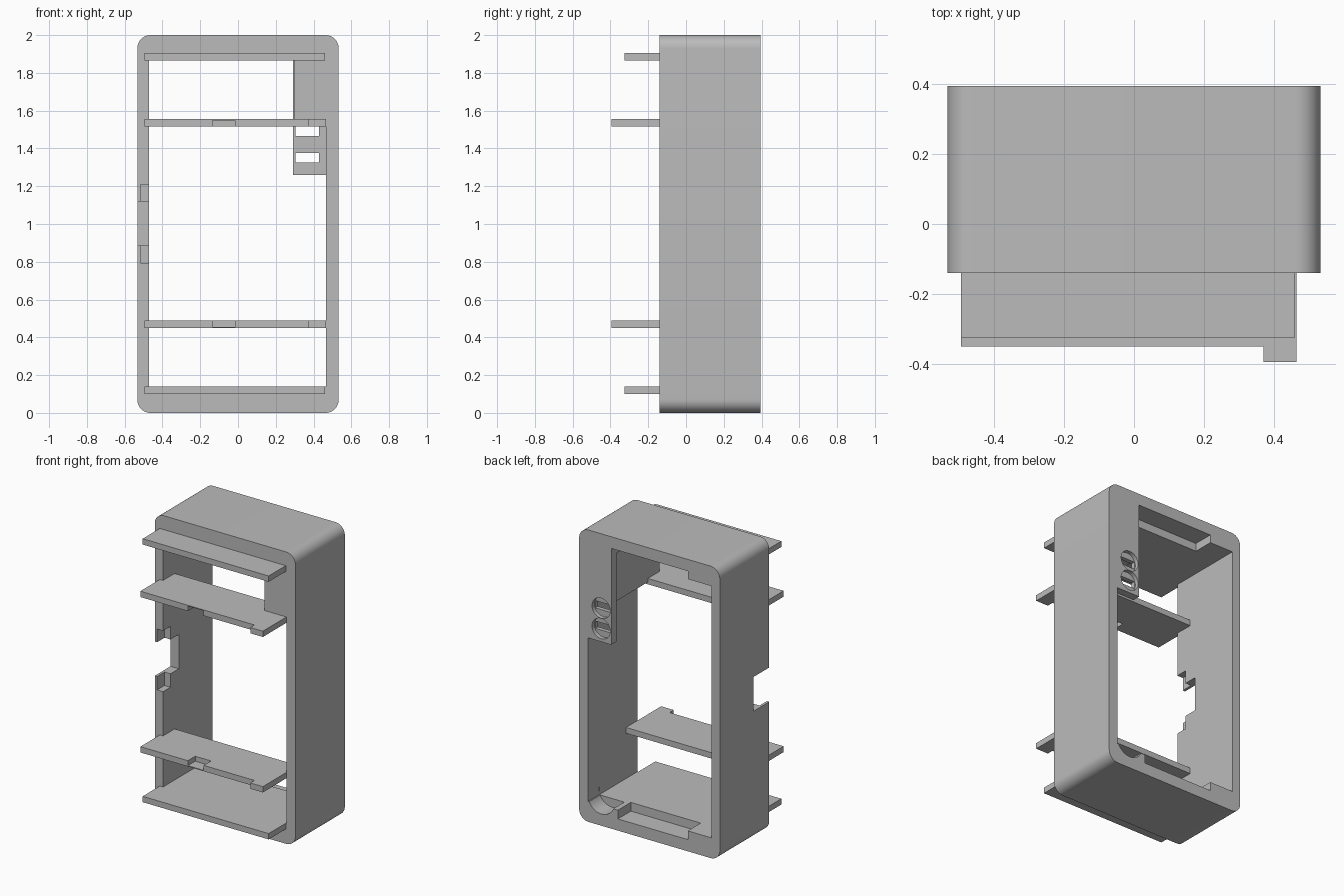
import bpy, bmesh, math

old = bpy.data.objects.get("Cube")
if old:
    bpy.data.objects.remove(old, do_unlink=True)

# One plain grey for the whole housing
grey = bpy.data.materials.new("plain_grey")
grey.use_nodes = True
grey.diffuse_color = (0.5, 0.5, 0.5, 1)
grey.node_tree.nodes["Principled BSDF"].inputs["Base Color"].default_value = (0.5, 0.5, 0.5, 1)


def finish(name, bm):
    mesh = bpy.data.meshes.new(name)
    bm.to_mesh(mesh)
    bm.free()
    mesh.materials.append(grey)
    obj = bpy.data.objects.new(name, mesh)
    bpy.context.collection.objects.link(obj)
    return obj


def box(name, x, y, z):
    """Box from (min, max) ranges."""
    bm = bmesh.new()
    bmesh.ops.create_cube(bm, size=1)
    for v in bm.verts:
        for axis, (low, high) in enumerate((x, y, z)):
            v.co[axis] = high if v.co[axis] > 0 else low
    return finish(name, bm)


def cylinder(name, x, z, radius, y):
    """Cylinder along y."""
    bm = bmesh.new()
    bmesh.ops.create_cone(bm, cap_ends=True, segments=48, radius1=radius,
                          radius2=radius, depth=y[1] - y[0])
    for v in bm.verts:
        a, b, c = v.co
        v.co = (x + a, (y[0] + y[1]) / 2 + c, z - b)
    return finish(name, bm)


def activate(obj):
    bpy.ops.object.select_all(action='DESELECT')
    obj.select_set(True)
    bpy.context.view_layer.objects.active = obj


def cut(obj, *cutters):
    activate(obj)
    for cutter in cutters:
        cutter.hide_render = True
        mod = obj.modifiers.new("cut", 'BOOLEAN')
        mod.operation = 'DIFFERENCE'
        mod.solver = 'EXACT'
        mod.object = cutter
        bpy.ops.object.modifier_apply(modifier=mod.name)
        bpy.data.objects.remove(cutter, do_unlink=True)


def smooth(obj):
    activate(obj)
    bpy.ops.object.shade_smooth_by_angle(angle=math.radians(30))


FRONT, BACK = -0.14, 0.395
LEFT, RIGHT = -0.47, 0.465
FLOOR, CEILING = 0.14, 1.865

# Frame with rounded long edges and an open middle
frame = box("frame", (-0.533, 0.533), (FRONT, BACK), (0, 2))
bm = bmesh.new()
bm.from_mesh(frame.data)
long_edges = [e for e in bm.edges if abs(e.verts[0].co.y - e.verts[1].co.y) > 0.1]
bmesh.ops.bevel(bm, geom=long_edges, offset=0.07, segments=12, profile=0.5, affect='EDGES')
bm.to_mesh(frame.data)
bm.free()
cut(frame, box("opening", (LEFT, RIGHT), (-1, 1), (FLOOR, CEILING)))

# Rear rim pockets, and the rounded groove in the floor
for z in ((0.08, 0.2), (1.8, 1.92)):
    cut(frame, box("rim_pocket", (-0.29, 0.24 if z[0] < 1 else 0.29), (0.255, 1), z))
cut(frame, cylinder("groove", 0.366, 0.18, 0.1, (0.275, 0.6)))

# Side wall notch with a shallow pocket above and below it
cut(frame,
    box("wall_notch", (-1, -0.4), (-1, 0.03), (0.885, 1.12)),
    box("wall_pocket", (-0.515, -0.4), (-1, -0.06), (0.793, 1.21)))
smooth(frame)

# Corner block beside the opening
box("corner_block", (0.3, RIGHT), (FRONT, 0.34), (1.53, CEILING))

# Port plate with two slots in round recesses
plate = box("port_plate", (0.29, RIGHT), (0.34, BACK), (1.26, CEILING))
for z in (1.35, 1.49):
    cut(plate,
        cylinder("round_recess", 0.367, z, 0.069, (0.368, 0.6)),
        box("slot", (0.305, 0.43), (0, 1), (z - 0.025, z + 0.025)))
smooth(plate)

# Plain outer shelves, flush with floor and ceiling
for name, z in (("bottom_shelf", (0.1, FLOOR)), ("top_shelf", (CEILING, 1.905))):
    box(name, (-0.495, 0.46), (-0.325, FRONT), z)

# Inner shelves with a corner tab and a shallow notch facing the outside of the bay
for name, low, notch in (("lower_shelf", 0.45, (0.456, 0.6)),
                         ("upper_shelf", 1.515, (1.4, 1.549))):
    z = (low, low + 0.04)
    shelf = box(name, (-0.495, RIGHT), (-0.395, -0.015), z)
    cut(shelf,
        box("front_trim", (-1, 0.37), (-1, -0.35), (z[0] - 0.1, z[1] + 0.1)),
        box("side_trim", (-1, LEFT), (FRONT, 1), (z[0] - 0.1, z[1] + 0.1)),
        box("notch", (-0.135, -0.015), (-1, -0.27), notch))
